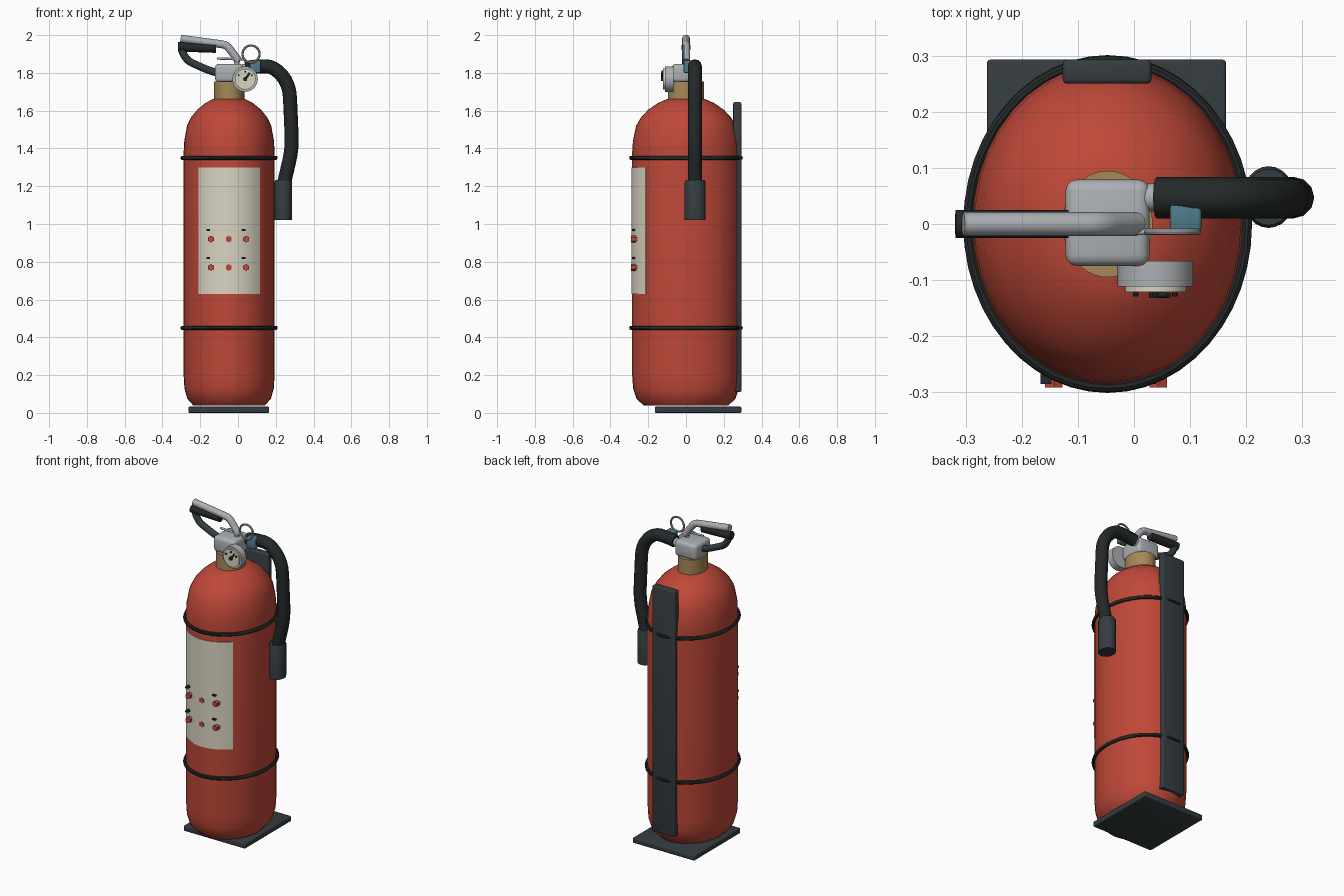
import bpy, bmesh
from math import sin, cos, pi, asin, radians
from mathutils import Vector

if "Cube" in bpy.data.objects:
    bpy.data.objects.remove(bpy.data.objects["Cube"])

CX, SX = -0.047, 0.845          # tank axis and its side-to-side flattening


def mat(name, r, g, b):
    m = bpy.data.materials.new(name)
    m.diffuse_color = (r, g, b, 1)
    m.use_nodes = True
    m.node_tree.nodes["Principled BSDF"].inputs["Base Color"].default_value = m.diffuse_color
    return m


RED = mat("red_paint", 0.52, 0.065, 0.04)
BLACK = mat("black_rubber", 0.018, 0.022, 0.022)
DARK = mat("dark_plastic", 0.035, 0.045, 0.05)
BRASS = mat("brass", 0.38, 0.25, 0.10)
STEEL = mat("steel", 0.42, 0.44, 0.46)
CREAM = mat("cream", 0.70, 0.66, 0.54)
TEAL = mat("teal", 0.08, 0.20, 0.26)


def finish(ob, m, smooth=True):
    ob.data.materials.clear()
    ob.data.materials.append(m)
    if smooth:
        bpy.ops.object.select_all(action='DESELECT')
        ob.select_set(True)
        bpy.context.view_layer.objects.active = ob
        bpy.ops.object.shade_smooth_by_angle(angle=radians(35))
    return ob


def from_bm(name, bm, m):
    bmesh.ops.recalc_face_normals(bm, faces=bm.faces)
    me = bpy.data.meshes.new(name)
    bm.to_mesh(me)
    bm.free()
    ob = bpy.data.objects.new(name, me)
    bpy.context.collection.objects.link(ob)
    return finish(ob, m)


def lathe(name, profile, m, x=CX, y=0, n=40):
    # closed solid of revolution with an oval section
    bm = bmesh.new()
    rings = [[bm.verts.new((x + r * SX * cos(2 * pi * i / n), y + r * sin(2 * pi * i / n), z))
              for i in range(n)] for r, z in profile]
    for a, b in zip(rings, rings[1:]):
        for i in range(n):
            j = (i + 1) % n
            bm.faces.new((a[i], a[j], b[j], b[i]))
    bm.faces.new(rings[0])
    bm.faces.new(rings[-1])
    return from_bm(name, bm, m)


def box(name, lo, hi, m, bevel=0.0):
    lo, hi = Vector(lo), Vector(hi)
    bm = bmesh.new()
    bmesh.ops.create_cube(bm, size=1)
    for v in bm.verts:
        v.co = (lo + hi) / 2 + Vector(a * b for a, b in zip(v.co, hi - lo))
    if bevel:
        bmesh.ops.bevel(bm, geom=bm.edges[:], offset=bevel, segments=3, profile=0.5, affect='EDGES')
    return from_bm(name, bm, m)


def disc(name, x, z, y0, y1, r, m, n=32):
    # cylinder facing the front
    bpy.ops.mesh.primitive_cylinder_add(vertices=n, radius=r, depth=y1 - y0,
                                        location=(x, (y0 + y1) / 2, z), rotation=(pi / 2, 0, 0))
    ob = bpy.context.object
    ob.name = name
    return finish(ob, m)


def torus(name, loc, major, minor, m, rot=(0, 0, 0), scale=(1, 1, 1)):
    bpy.ops.mesh.primitive_torus_add(location=loc, rotation=rot, major_radius=major,
                                     minor_radius=minor, major_segments=48, minor_segments=10)
    ob = bpy.context.object
    ob.name, ob.scale = name, scale
    return finish(ob, m)


def tube(name, pts, r, y, m, round_off=0.0):
    # tube through x-z points, with corners softened by a short arc
    P = [Vector((a, y, b)) for a, b in pts]
    path = [P[0]]
    for a, b, c in zip(P, P[1:], P[2:]):
        if round_off:
            p = b + (a - b).normalized() * min(round_off, (a - b).length * 0.48)
            q = b + (c - b).normalized() * min(round_off, (c - b).length * 0.48)
            path += [p * (1 - t) ** 2 + b * 2 * t * (1 - t) + q * t * t for t in (0, .25, .5, .75, 1)]
        else:
            path.append(b)
    path.append(P[-1])
    cu = bpy.data.curves.new(name, 'CURVE')
    cu.dimensions, cu.bevel_depth, cu.bevel_resolution, cu.use_fill_caps = '3D', r, 4, True
    s = cu.splines.new('POLY')
    s.points.add(len(path) - 1)
    for sp, p in zip(s.points, path):
        sp.co = (*p, 1)
    ob = bpy.data.objects.new(name, cu)
    bpy.context.collection.objects.link(ob)
    bpy.ops.object.select_all(action='DESELECT')
    ob.select_set(True)
    bpy.context.view_layer.objects.active = ob
    bpy.ops.object.convert(target='MESH')
    return finish(bpy.context.object, m)


# tank and neck
lathe("tank", [(0.225, 0.04), (0.262, 0.075), (0.28, 0.13), (0.285, 0.2), (0.285, 1.38), (0.281, 1.44),
               (0.264, 1.52), (0.238, 1.565), (0.2, 1.605), (0.15, 1.64), (0.1, 1.662)], RED)
lathe("neck_collar", [(0.095, 1.65), (0.095, 1.755)], BRASS)

# retaining bands, wall strip and foot plate
for nm, z in (("lower_band", 0.45), ("upper_band", 1.35)):
    torus(nm, (CX, 0, z), 0.29, 0.011, BLACK, scale=(SX + 0.01, 1, 1))
box("back_strip", (-0.127, 0.25, 0.11), (0.031, 0.293, 1.645), DARK, 0.008)
box("foot_plate", (-0.262, -0.165, 0.0), (0.164, 0.293, 0.033), DARK, 0.006)

# curved label
half = asin(0.163 / (0.289 * SX))
bm = bmesh.new()
cols = []
for i in range(17):
    t = half * (i / 8 - 1)
    cols.append([bm.verts.new((CX + r * SX * sin(t), -r * cos(t), z))
                 for r, z in ((0.289, 0.63), (0.289, 1.30), (0.28, 1.30), (0.28, 0.63))])
for a, b in zip(cols, cols[1:]):
    for k in range(4):
        bm.faces.new((a[k], b[k], b[(k + 1) % 4], a[(k + 1) % 4]))
bm.faces.new(cols[0])
bm.faces.new(cols[-1])
from_bm("label", bm, CREAM)

# label dots and small dashes
for row, z in enumerate((0.92, 0.77)):
    for col, x in enumerate((-0.143, -0.049, 0.043)):
        disc(f"label_dot_{row}_{col}", x, z, -0.291, -0.255, 0.018, RED, 6)
        if col != 1:
            box(f"label_dash_{row}_{col}", (x - 0.024, -0.285, z + 0.044), (x - 0.004, -0.255, z + 0.054), BLACK)

# valve body and gauge
box("valve_body", (-0.122, -0.075, 1.75), (0.028, 0.079, 1.848), STEEL, 0.02)
disc("gauge_case", 0.038, 1.767, -0.111, -0.066, 0.067, STEEL)
disc("gauge_face", 0.038, 1.767, -0.121, -0.105, 0.055, CREAM)
disc("gauge_hub", 0.038, 1.767, -0.132, -0.115, 0.011, BLACK, 12)
tube("gauge_needle", [(0.034, 1.76), (0.062, 1.80)], 0.005, -0.127, BLACK)
for i, a in enumerate((150, 90, 30)):
    disc(f"gauge_tick_{i}", 0.038 + 0.04 * cos(radians(a)), 1.767 + 0.04 * sin(radians(a)),
         -0.129, -0.115, 0.005, BLACK, 8)

# squeeze lever and carrying handle
tube("squeeze_lever", [(-0.304, 1.981), (-0.06, 1.948), (0.004, 1.862)], 0.021, 0, STEEL, 0.025)
tube("lever_post", [(-0.002, 1.87), (-0.012, 1.83)], 0.014, 0, STEEL)
tube("carry_handle", [(-0.09, 1.795), (-0.16, 1.815), (-0.27, 1.865), (-0.305, 1.93), (-0.25, 1.938)],
     0.02, 0, DARK, 0.03)
tube("handle_grip", [(-0.318, 1.938), (-0.117, 1.931)], 0.025, 0, BLACK)

# safety pin with pull ring
tube("safety_pin", [(-0.11, 1.876), (0.03, 1.872)], 0.006, -0.014, STEEL)
torus("pull_ring", (0.069, -0.014, 1.90), 0.045, 0.006, STEEL, (pi / 2, 0, 0))
box("tamper_seal", (0.064, -0.012, 1.80), (0.12, 0.035, 1.866), TEAL, 0.006)

# hose and nozzle
tube("hose_fitting", [(0.0, 1.815), (0.07, 1.83)], 0.025, 0.047, STEEL)
tube("hose", [(0.04, 1.825), (0.10, 1.835), (0.19, 1.835), (0.272, 1.74), (0.287, 1.40), (0.24, 1.20)],
     0.037, 0.047, BLACK, 0.07)
lathe("nozzle", [(0.05, 1.232), (0.055, 1.222), (0.055, 1.02)], DARK, 0.24, 0.048, 24)
